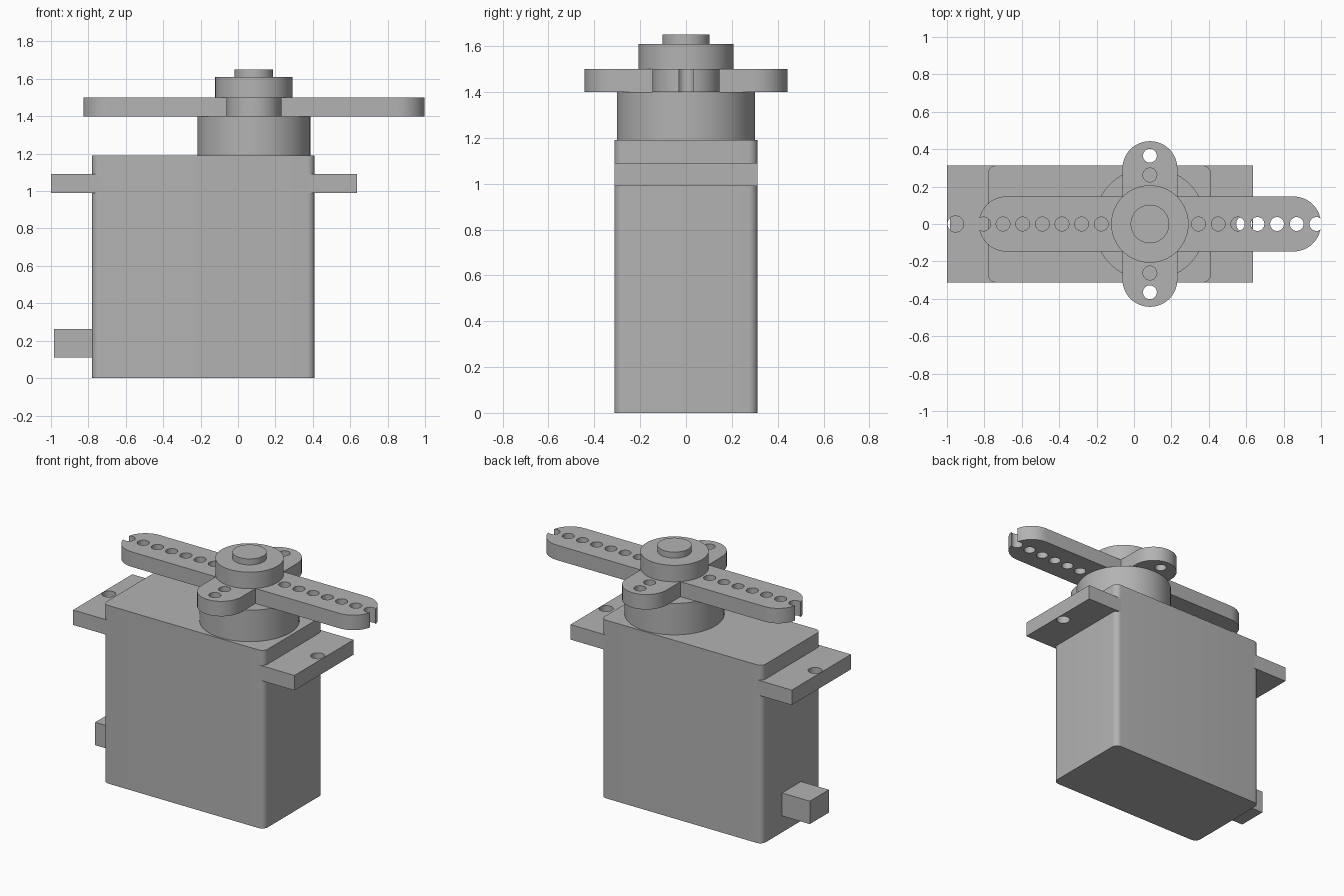
import bpy, bmesh
from math import sin, cos, pi, radians

cube = bpy.data.objects.get("Cube")
if cube:
    bpy.data.objects.remove(cube, do_unlink=True)

GREY = (0.45, 0.45, 0.45, 1)
mat = bpy.data.materials.new("plain grey")
mat.use_nodes = True
mat.diffuse_color = GREY
mat.node_tree.nodes["Principled BSDF"].inputs["Base Color"].default_value = GREY


def arc(cx, cy, r, start, sweep, n):
    """Points of an arc, angles in degrees."""
    return [(cx + r * cos(radians(start + sweep * i / n)),
             cy + r * sin(radians(start + sweep * i / n))) for i in range(n + 1)]


def circle(cx, cy, r, n=64):
    return arc(cx, cy, r, 0, 360, n)[:-1]


def prism(name, outlines, z0, z1):
    """Extrude one or more closed outlines from z0 to z1."""
    bm = bmesh.new()
    for pts in outlines:
        low = [bm.verts.new((x, y, z0)) for x, y in pts]
        high = [bm.verts.new((x, y, z1)) for x, y in pts]
        bm.faces.new(low[::-1])
        bm.faces.new(high)
        for i in range(len(pts)):
            j = (i + 1) % len(pts)
            bm.faces.new((low[i], low[j], high[j], high[i]))
    mesh = bpy.data.meshes.new(name)
    bm.to_mesh(mesh)
    bm.free()
    mesh.materials.append(mat)
    ob = bpy.data.objects.new(name, mesh)
    bpy.context.collection.objects.link(ob)
    return ob


def activate(ob):
    bpy.ops.object.select_all(action='DESELECT')
    ob.select_set(True)
    bpy.context.view_layer.objects.active = ob


def drill(ob, holes, r, z0, z1):
    """Cut round vertical holes through a part."""
    cutter = prism("hole_cutter", [circle(x, y, r, 32) for x, y in holes], z0 - 0.1, z1 + 0.1)
    cutter.hide_render = True
    mod = ob.modifiers.new("holes", 'BOOLEAN')
    mod.operation = 'DIFFERENCE'
    mod.solver = 'EXACT'
    mod.object = cutter
    activate(ob)
    bpy.ops.object.modifier_apply(modifier=mod.name)
    bpy.data.objects.remove(cutter, do_unlink=True)


def rect(x0, x1, y0, y1):
    return [(x0, y0), (x1, y0), (x1, y1), (x0, y1)]


# Case with rounded upright edges
X0, X1, Y, R = -0.78, 0.41, 0.312, 0.04
corners = [(X1 - R, Y - R, 0), (X0 + R, Y - R, 90), (X0 + R, R - Y, 180), (X1 - R, R - Y, 270)]
case = prism("case", [[p for x, y, a in corners for p in arc(x, y, R, a, 90, 8)]], 0, 1.19)

# Mounting tabs, each with a screw hole near its outer edge
tabs = []
for name, outer, inner in (("right_mounting_tab", -1.0, X0 + R), ("left_mounting_tab", 0.635, X1 - R)):
    tab = prism(name, [rect(min(outer, inner), max(outer, inner), -Y, Y)], 0.99, 1.09)
    inward = 0.0455 if inner > outer else -0.0455
    drill(tab, [(outer + inward, 0)], 0.043, 0.99, 1.09)
    tabs.append(tab)

# Cable block
prism("cable_block", [rect(-0.985, X0 + 0.02, -0.1, 0.1)], 0.11, 0.263)

# Round output stage, hub and screw cap
CX = 0.085
parts = [prism(name, [circle(CX, 0, r)], z0, z1) for name, r, z0, z1 in (
    ("output_collar", 0.302, 1.19, 1.40),
    ("horn_hub", 0.207, 1.50, 1.61),
    ("hub_cap", 0.103, 1.61, 1.65))]

# Four-armed horn: round-ended arms meeting at square inner corners
W = 0.147
outline = []
for k, reach in enumerate((0.915, 0.443, 0.915, 0.443)):
    a = k * pi / 2
    pts = arc(reach - W, 0, W, -90, 180, 24) + [(W, W)]
    outline += [(CX + x * cos(a) - y * sin(a), x * sin(a) + y * cos(a)) for x, y in pts]
horn = prism("horn", [outline], 1.40, 1.50)
holes = [(CX + s * (0.26 + 0.105 * i), 0) for s in (-1, 1) for i in range(7)]
holes += [(CX, s * d) for s in (-1, 1) for d in (0.262, 0.365)]
drill(horn, holes, 0.037, 1.40, 1.50)

# Smooth the curved sides, keep the rims sharp
for ob in [case, horn] + tabs + parts:
    activate(ob)
    bpy.ops.object.shade_smooth_by_angle(angle=radians(30))
